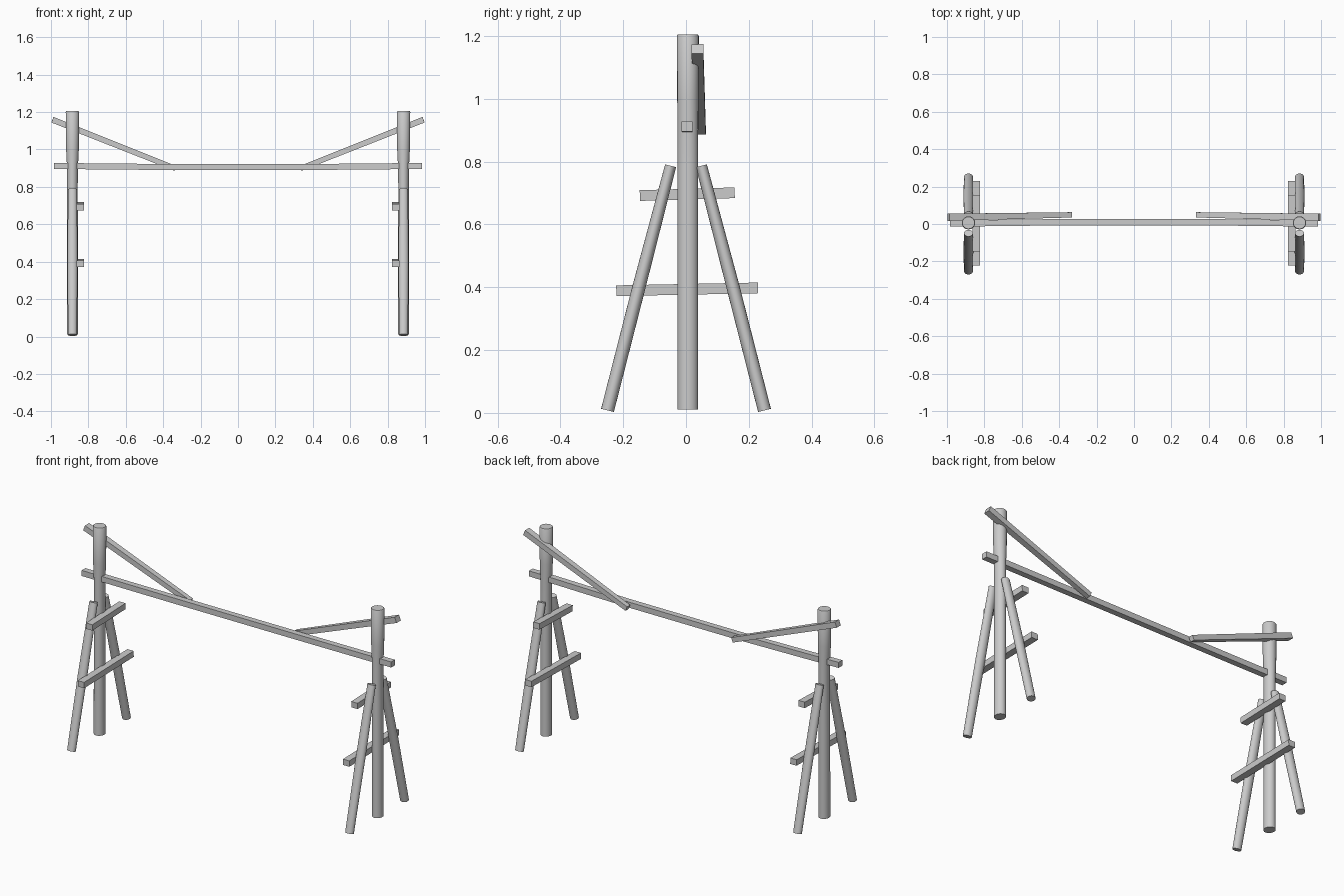
import bpy, bmesh, math
from mathutils import Vector

if "Cube" in bpy.data.objects:
    bpy.data.objects.remove(bpy.data.objects["Cube"])


def pole(name, stations, side, sides=20, bevel=0.0):
    """Loft rings along stations (point, half size along side, half size across)."""
    bm = bmesh.new()
    axis = (Vector(stations[-1][0]) - Vector(stations[0][0])).normalized()
    u = Vector(side)
    u = (u - axis * u.dot(axis)).normalized()
    v = axis.cross(u)
    square = sides == 4
    k = math.sqrt(2) if square else 1.0
    rings = []
    for p, a, b in stations:
        ring = []
        for i in range(sides):
            t = 2 * math.pi * (i + (0.5 if square else 0)) / sides
            ring.append(bm.verts.new(Vector(p) + u * (a * k * math.cos(t)) + v * (b * k * math.sin(t))))
        rings.append(ring)
    for r0, r1 in zip(rings, rings[1:]):
        for i in range(sides):
            j = (i + 1) % sides
            bm.faces.new((r0[i], r0[j], r1[j], r1[i]))
    bm.faces.new(rings[0][::-1])
    bm.faces.new(rings[-1])
    bmesh.ops.recalc_face_normals(bm, faces=bm.faces)
    mesh = bpy.data.meshes.new(name)
    bm.to_mesh(mesh)
    bm.free()
    obj = bpy.data.objects.new(name, mesh)
    bpy.context.collection.objects.link(obj)
    if not square:
        bpy.ops.object.select_all(action='DESELECT')
        obj.select_set(True)
        bpy.context.view_layer.objects.active = obj
        bpy.ops.object.shade_smooth_by_angle(angle=math.radians(35))
    return obj


X = (1, 0, 0)
Y = (0, 1, 0)

# long horizontal beam, sagging slightly in the middle
pole("main_beam", [((x, y, z), 0.017, 0.016) for x, y, z in (
    (-0.985, 0.003, 0.912), (-0.70, 0.006, 0.909), (-0.35, 0.01, 0.906),
    (0.35, 0.01, 0.906), (0.70, 0.006, 0.909), (0.985, 0.003, 0.912))], Y, 4)

for s, tag in ((-1, "left"), (1, "right")):
    # upright post, thicker at the head
    x = 0.885 * s
    pole(tag + "_post", [
        ((x, 0.006, 0.01), 0.030, 0.033), ((x, 0.006, 0.80), 0.028, 0.033),
        ((x, 0.006, 0.90), 0.029, 0.033), ((x, 0.006, 1.0), 0.034, 0.034),
        ((x, 0.006, 1.20), 0.036, 0.035), ((x, 0.006, 1.205), 0.033, 0.032)], X)

    # splayed legs
    for t, end in ((-1, "front"), (1, "back")):
        pole(f"{tag}_{end}_leg", [
            ((x, 0.25 * t, 0.008), 0.024, 0.021),
            ((x, 0.15 * t, 0.40), 0.027, 0.021),
            ((x, 0.049 * t, 0.787), 0.024, 0.018)], X)

    # cross bars on the inner side
    c = 0.844 * s
    pole(tag + "_lower_crossbar", [((c, -0.222, 0.389), 0.02, 0.017),
                                   ((c, 0.229, 0.398), 0.02, 0.017)], X, 4)
    pole(tag + "_upper_crossbar", [((c, -0.147, 0.692), 0.02, 0.017),
                                   ((c, 0.155, 0.701), 0.02, 0.017)], X, 4)

    # slanted brace behind the beam
    pole(tag + "_brace", [((0.992 * s, 0.036, 1.159), 0.019, 0.016),
                          ((0.336 * s, 0.049, 0.899), 0.014, 0.014)], Y, 4)
